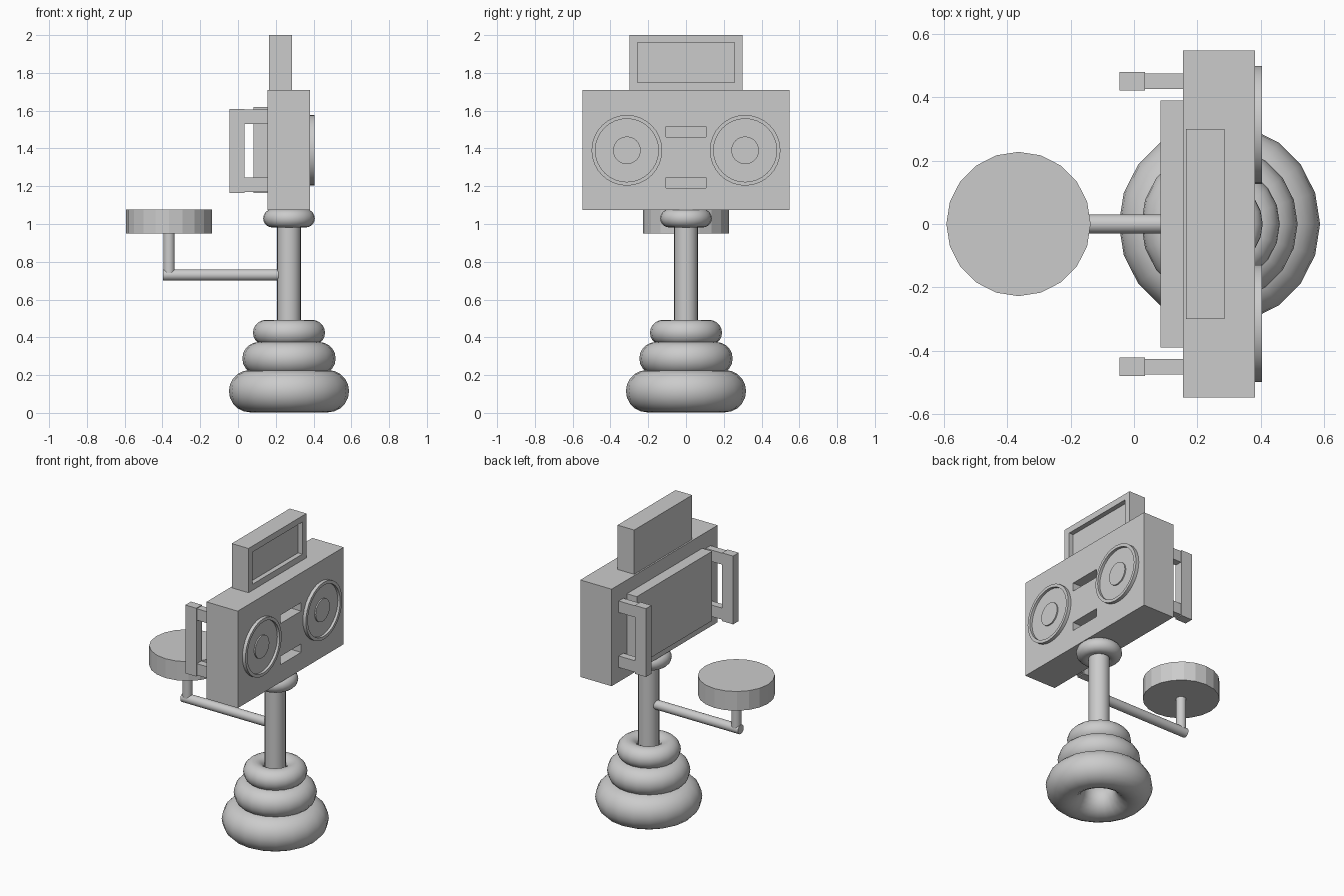
import bpy, bmesh, math
from mathutils import Vector

if "Cube" in bpy.data.objects:
    bpy.data.objects.remove(bpy.data.objects["Cube"])

AXIS_X = 0.27   # x position of the column


def box(name, lo, hi):
    lo, hi = Vector(lo), Vector(hi)
    bpy.ops.mesh.primitive_cube_add(size=1, location=(lo + hi) / 2)
    ob = bpy.context.object
    ob.name = name
    ob.scale = hi - lo
    bpy.ops.object.transform_apply(location=False, rotation=False, scale=True)
    return ob


def rod(name, a, b, r, smooth=True):
    a, b = Vector(a), Vector(b)
    d = b - a
    bpy.ops.mesh.primitive_cylinder_add(vertices=20, radius=r, depth=d.length, location=(a + b) / 2)
    ob = bpy.context.object
    ob.name = name
    ob.rotation_euler = d.to_track_quat('Z', 'Y').to_euler()
    if smooth:
        bpy.ops.object.shade_smooth_by_angle()
    return ob


def ring(name, z, s):
    bpy.ops.mesh.primitive_torus_add(major_segments=20, minor_segments=20, major_radius=0.206 * s,
                                     minor_radius=0.112 * s, location=(AXIS_X, 0, z))
    bpy.context.object.name = name
    bpy.ops.object.shade_smooth()


def cut(ob, lo, hi):
    cutter = box("cutter", lo, hi)
    cutter.hide_render = True
    mod = ob.modifiers.new("recess", 'BOOLEAN')
    mod.operation, mod.solver, mod.object = 'DIFFERENCE', 'EXACT', cutter
    bpy.context.view_layer.objects.active = ob
    bpy.ops.object.modifier_apply(modifier=mod.name)
    bpy.data.objects.remove(cutter)


def lathe_x(name, y, z, profile, n=32):
    """Revolve (x, radius) points around an axis parallel to x."""
    bm = bmesh.new()
    loops = [[bm.verts.new((x, r * math.cos(i * math.tau / n), r * math.sin(i * math.tau / n)))
              for i in range(n)] for x, r in profile]
    for p, q in zip(loops, loops[1:]):
        for i in range(n):
            j = (i + 1) % n
            bm.faces.new((p[i], p[j], q[j], q[i]))
    bm.faces.new(loops[0])
    bm.faces.new(loops[-1])
    bmesh.ops.recalc_face_normals(bm, faces=bm.faces)
    me = bpy.data.meshes.new(name)
    bm.to_mesh(me)
    bm.free()
    ob = bpy.data.objects.new(name, me)
    ob.location = (0, y, z)
    bpy.context.collection.objects.link(ob)
    bpy.ops.object.select_all(action='DESELECT')
    ob.select_set(True)
    bpy.context.view_layer.objects.active = ob
    bpy.ops.object.shade_smooth_by_angle()


# Stacked base rings and the collar under the cabinet
ring("base_ring_large", 0.115, 1.0)
ring("base_ring_middle", 0.288, 0.777)
ring("base_ring_small", 0.425, 0.6)
ring("collar", 1.03, 0.43)

# Column, seat arm, seat post and seat
rod("column", (AXIS_X, 0, 0.2), (AXIS_X, 0, 1.06), 0.063)
rod("seat_arm", (-0.397, 0, 0.73), (AXIS_X, 0, 0.73), 0.03)
rod("seat_post", (-0.365, 0, 0.74), (-0.365, 0, 0.96), 0.03)
rod("seat", (-0.365, 0, 0.95), (-0.365, 0, 1.076), 0.228, smooth=False)

# Cabinet with two slots
cabinet = box("cabinet", (0.155, -0.548, 1.075), (0.382, 0.548, 1.71))
for z in (1.19, 1.46):
    cut(cabinet, (0.30, -0.107, z), (0.45, 0.107, z + 0.055))

# Sign box with a recessed front
sign = box("sign_box", (0.165, -0.3, 1.71), (0.286, 0.3, 2.0))
cut(sign, (0.255, -0.257, 1.75), (0.35, 0.257, 1.96))

# Rear panel
box("rear_panel", (0.083, -0.39, 1.165), (0.155, 0.39, 1.62))

# Speakers and handles on both sides
speaker = [(0.37, 0.187), (0.404, 0.187), (0.404, 0.167), (0.387, 0.167),
           (0.387, 0.073), (0.395, 0.073)]
for side, s in (("left", -1), ("right", 1)):
    lathe_x("speaker_" + side, s * 0.313, 1.39, speaker)
    y = s * 0.451
    box("handle_grip_" + side, (-0.046, y - 0.029, 1.163), (0.034, y + 0.029, 1.61))
    for part, z0, z1 in (("lower", 1.17, 1.245), ("upper", 1.53, 1.605)):
        box(f"handle_{part}_arm_{side}", (0.034, y - 0.024, z0), (0.155, y + 0.024, z1))
